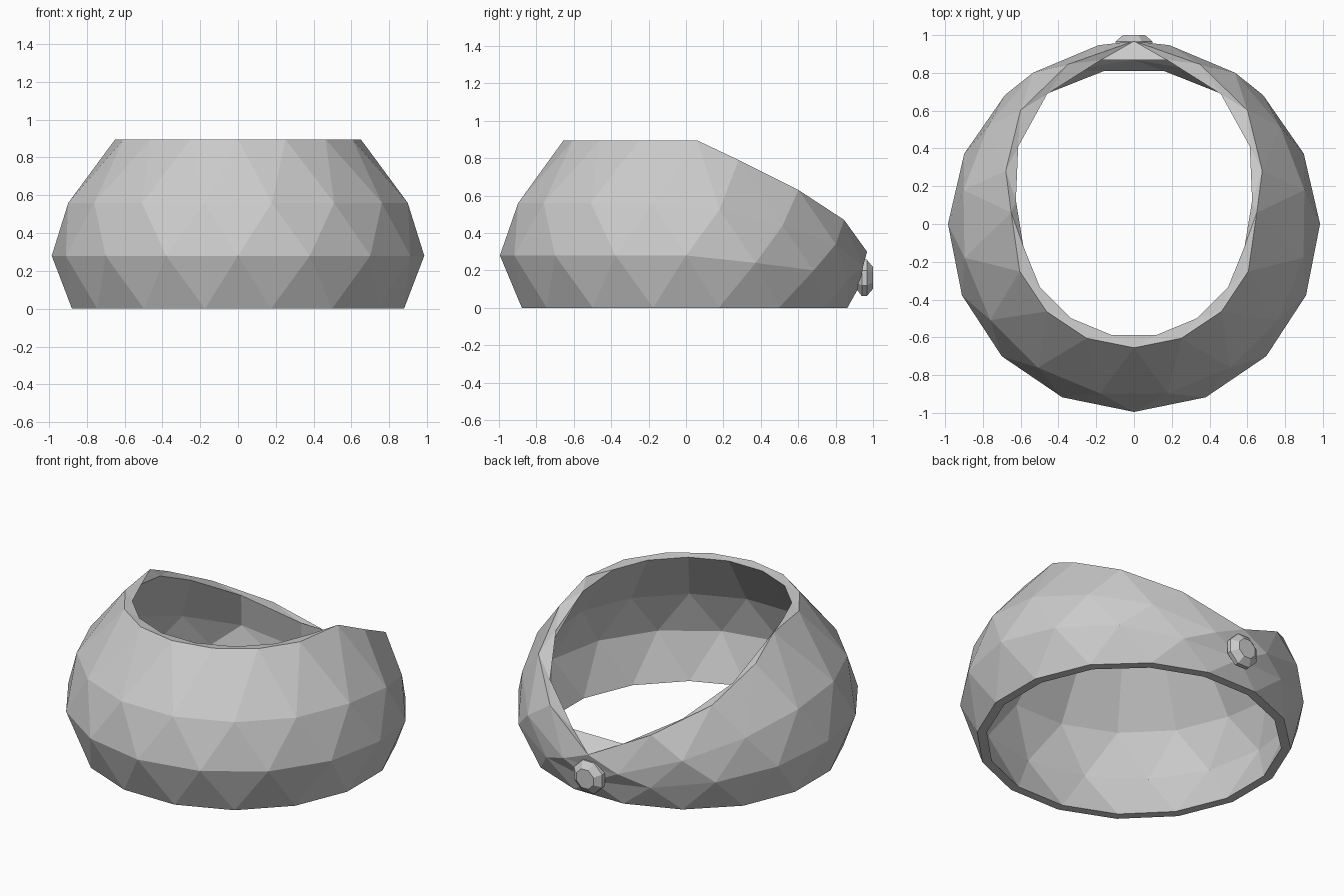
import bpy, bmesh, math

if "Cube" in bpy.data.objects:
    bpy.data.objects.remove(bpy.data.objects["Cube"])

STEP = math.pi / 8  # sixteen-sided rings


def make_object(name, bm):
    bmesh.ops.recalc_face_normals(bm, faces=bm.faces)
    mesh = bpy.data.meshes.new(name)
    bm.to_mesh(mesh)
    bm.free()
    ob = bpy.data.objects.new(name, mesh)
    bpy.context.collection.objects.link(ob)
    return ob


def full(vals, half):
    # mirror front-to-back values around to the other side
    return vals + (vals[::-1] if half else vals[-2:0:-1])


def ring(bm, radii, heights, half, inset=0.0, drop=0.0):
    verts = []
    for i, (r, z) in enumerate(zip(full(radii, half), full(heights, half))):
        a = (i + 0.5 * half) * STEP
        r -= inset
        verts.append(bm.verts.new((r * math.sin(a), -r * math.cos(a), max(z - drop, 0))))
    return verts


def zigzag(bm, whole, half):
    # triangles between an aligned ring and a half-step ring
    for i in range(16):
        j = (i + 1) % 16
        bm.faces.new((whole[i], whole[j], half[i]))
        bm.faces.new((half[i], whole[j], half[j]))


def average(v):
    return [(a + b) / 2 for a, b in zip(v, v[1:])]


# ring profiles from front to back: (radii, heights)
base = ([0.895] * 6 + [0.885, 0.88], [0.0] * 8)
belt = ([0.995, 0.993, 0.99, 0.986, 0.985, 0.973, 0.966, 0.94, 0.93],
        [0.28] * 4 + [0.28, 0.24, 0.20, 0.15, 0.12])
shoulder = ([0.915] * 4 + [0.92, 0.93, 0.963, 0.965],
            [0.56] * 4 + [0.525, 0.44, 0.34, 0.22])
rim = ([0.655] * 4 + [0.65, 0.735, 0.85, 0.915, 0.968],
       [0.895] * 5 + [0.79, 0.63, 0.47, 0.30])
lip = (average(rim[0]), average(rim[1]))

# faceted shell with a scooped back
bm = bmesh.new()
out_base = ring(bm, *base, True)
out_belt = ring(bm, *belt, False)
out_shoulder = ring(bm, *shoulder, True)
out_rim = ring(bm, *rim, False)
in_lip = ring(bm, *lip, True, 0.055, 0.008)
in_shoulder = ring(bm, *shoulder, True, 0.06, 0.02)
in_belt = ring(bm, *belt, False, 0.06)
in_base = ring(bm, *base, True, 0.055)
out_rim[4].co.y = out_rim[12].co.y = 0.06
for whole, half in ((out_belt, out_base), (out_belt, out_shoulder),
                    (out_rim, out_shoulder), (out_rim, in_lip),
                    (in_belt, in_shoulder), (in_belt, in_base)):
    zigzag(bm, whole, half)
for a, b in ((in_lip, in_shoulder), (in_base, out_base)):
    for i in range(16):
        j = (i + 1) % 16
        bm.faces.new((a[i], a[j], b[j], b[i]))
make_object("shell", bm)

# eight-sided button on the back
bm = bmesh.new()
loops = []
for y, r in ((0.915, 0.07), (0.94, 0.105), (0.967, 0.105), (1.0, 0.063)):
    loops.append([bm.verts.new((r * math.sin((k + 0.5) * math.pi / 4), y,
                                0.16 + r * math.cos((k + 0.5) * math.pi / 4)))
                  for k in range(8)])
for a, b in zip(loops, loops[1:]):
    for k in range(8):
        bm.faces.new((a[k], a[(k + 1) % 8], b[(k + 1) % 8], b[k]))
bm.faces.new(loops[0])
bm.faces.new(loops[-1])
make_object("back_button", bm)
